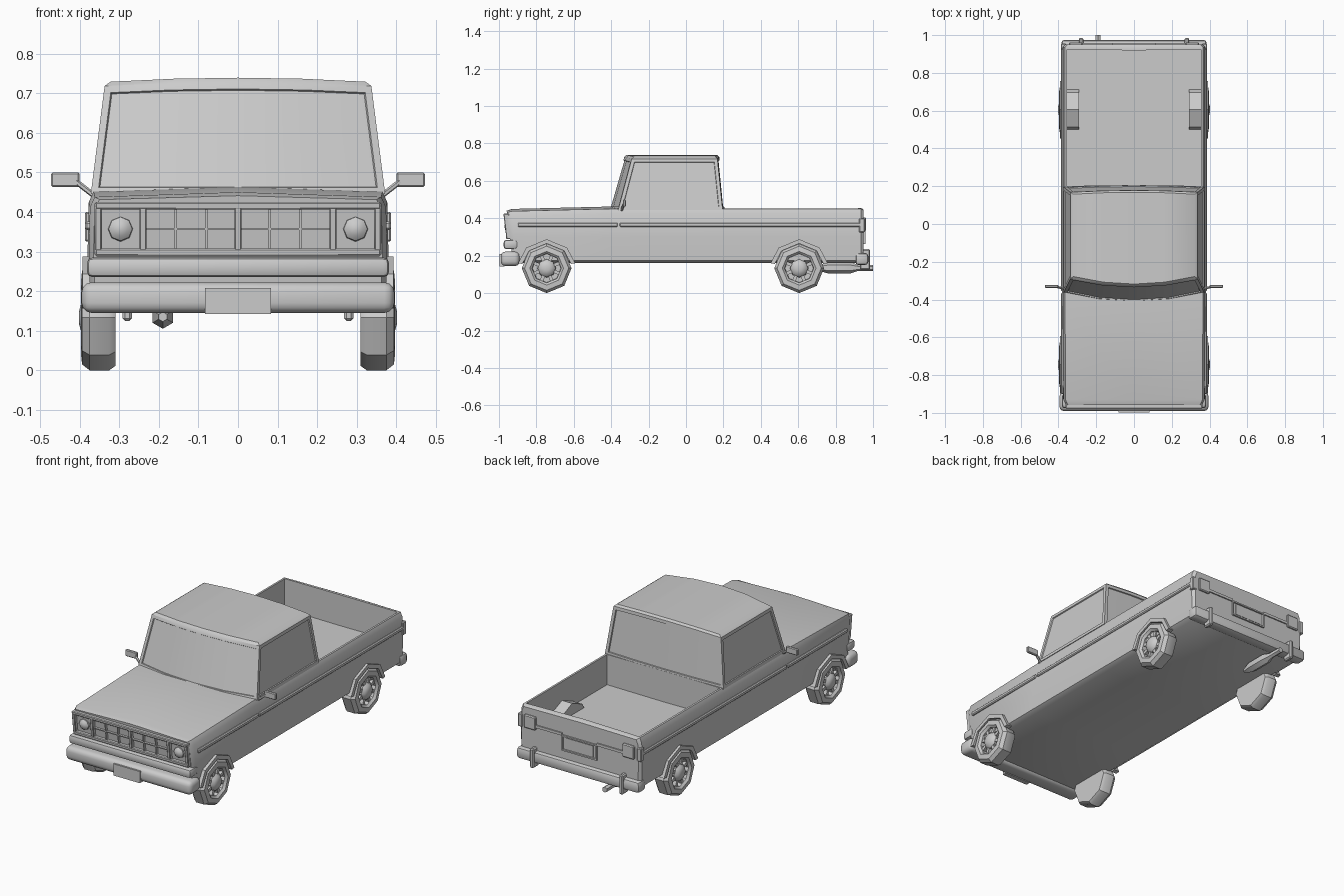
import bpy, bmesh, math
from mathutils import Matrix, Vector

if "Cube" in bpy.data.objects:
    bpy.data.objects.remove(bpy.data.objects["Cube"])

paint = bpy.data.materials.new("plain_grey")
paint.use_nodes = True
GREY = (0.6, 0.6, 0.6, 1)
paint.diffuse_color = GREY
paint.node_tree.nodes["Principled BSDF"].inputs["Base Color"].default_value = GREY
parts = []


def finish(name, bm, fix=True):
    if fix:
        bmesh.ops.recalc_face_normals(bm, faces=bm.faces)
    mesh = bpy.data.meshes.new(name)
    bm.to_mesh(mesh)
    bm.free()
    mesh.materials.append(paint)
    ob = bpy.data.objects.new(name, mesh)
    bpy.context.collection.objects.link(ob)
    parts.append(ob)
    return ob


def box(name, x, y, z, bevel=0.0, segs=2, lean=0.0):
    """Box from (min, max) ranges; lean shifts y forward with height."""
    bm = bmesh.new()
    bmesh.ops.create_cube(bm, size=1)
    for v in bm.verts:
        v.co = [r[0] + (r[1] - r[0]) * (c + 0.5) for r, c in zip((x, y, z), v.co)]
    if bevel:
        bmesh.ops.bevel(bm, geom=bm.edges[:], offset=bevel, segments=segs, affect='EDGES', profile=0.5)
    for v in bm.verts:
        v.co.y -= (v.co.z - 0.3) * lean
    return finish(name, bm)


def bridge(bm, rings):
    """Join closed rings of points with quads; returns vertex rings."""
    vs = [[bm.verts.new(p) for p in ring] for ring in rings]
    n = len(vs[0])
    for a, b in zip(vs, vs[1:]):
        for i in range(n):
            bm.faces.new((a[i], a[(i + 1) % n], b[(i + 1) % n], b[i]))
    return vs


def lathe(name, profile, sides, matrix):
    """Revolve (radius, offset) points round the local x axis."""
    bm = bmesh.new()
    rings = []
    for r, x in profile:
        angles = [2 * math.pi * k / sides for k in range(sides)]
        rings.append([matrix @ Vector((x, r * math.sin(a), r * math.cos(a))) for a in angles])
    vs = bridge(bm, rings)
    bm.faces.new(vs[0])
    bm.faces.new(vs[-1])
    return finish(name, bm)


def prism(name, yz, x0, x1):
    bm = bmesh.new()
    vs = bridge(bm, [[(x, y, z) for y, z in yz] for x in (x0, x1)])
    for ring in vs:
        bm.faces.new(ring)
    return finish(name, bm)


def span(s, a, b):
    return tuple(sorted((s * a, s * b)))


# Body shell: cross-sections joined along the length, with the bed sunk into it
def section(y, half, top, crown, lean):
    side = [(half - 0.03, 0.16), (half - 0.004, 0.175), (half, 0.30), (half - 0.003, top - 0.03),
            (half - 0.015, top - 0.004)]
    loop = side + [(0, top + crown)] + [(-x, z) for x, z in reversed(side)]
    return [(x, y - (z - 0.3) * lean, z) for x, z in loop]


stations = [(-0.942, 0.365, 0.435, 0.006, 0.12), (-0.92, 0.377, 0.442, 0.008, 0.08),
            (-0.40, 0.38, 0.455, 0.008, 0), (0.19, 0.38, 0.455, 0, 0),
            (0.935, 0.38, 0.455, 0, 0), (0.95, 0.367, 0.447, 0, 0)]
bm = bmesh.new()
vs = bridge(bm, [section(*s) for s in stations])
for ring in (vs[0], vs[-1]):
    bm.faces.new(ring)
bmesh.ops.recalc_face_normals(bm, faces=bm.faces)
bed = [f for f in bm.faces if f.normal.z > 0.9 and f.calc_center_median().y > 0.3
       and f.calc_center_median().y < 0.9 and f.calc_center_median().z > 0.45 and f.calc_area() > 0.1]
bmesh.ops.inset_region(bm, faces=bed, thickness=0.016)
walls = bmesh.ops.extrude_face_region(bm, geom=bed)["geom"]
bmesh.ops.delete(bm, geom=bed, context='FACES_ONLY')
for v in walls:
    if isinstance(v, bmesh.types.BMVert):
        v.co.z = 0.28
finish("body_shell", bm)


# Cab: bowed windscreen, sloping sides and inset windows
def cab_ring(z, half, front, bow, back, crown):
    across = (-1, -0.5, 0, 0.5, 1)
    nose = [(half * t, front + bow * t * t, z + crown * (1 - t * t)) for t in across]
    tail = [(half * t, back - 0.01 * t * t, z + crown * (1 - t * t)) for t in reversed(across)]
    return nose + tail


bm = bmesh.new()
vs = bridge(bm, [cab_ring(0.445, 0.372, -0.412, 0.05, 0.206, 0),
                 cab_ring(0.718, 0.337, -0.33, 0.04, 0.178, 0.01),
                 cab_ring(0.729, 0.322, -0.318, 0.04, 0.168, 0.010)])
for ring in (vs[0], vs[-1]):
    for i in range(4):
        bm.faces.new((ring[i], ring[i + 1], ring[8 - i], ring[9 - i]))
bmesh.ops.recalc_face_normals(bm, faces=bm.faces)
glass = [f for f in bm.faces if abs(f.normal.z) < 0.5 and f.calc_area() > 0.03]
groups = [[f for f in glass if f.normal.y < -0.6], [f for f in glass if f.normal.y > 0.6],
          [f for f in glass if f.normal.x > 0.8], [f for f in glass if f.normal.x < -0.8]]
for g in groups:
    bmesh.ops.inset_region(bm, faces=g, thickness=0.018, use_even_offset=True)
    bmesh.ops.inset_region(bm, faces=g, thickness=0.002, depth=-0.006, use_even_offset=True)
finish("cab", bm, fix=False)

# Front panel frame, grille bars and headlights
LEAN = 0.12
for name, z in (("panel_top", (0.406, 0.425)), ("panel_bottom", (0.288, 0.308))):
    box(name, (-0.362, 0.362), (-0.962, -0.93), z, 0.004, 1, LEAN)
for edge in (-0.353, -0.24, 0, 0.24, 0.353):
    box("panel_post", (edge - 0.009, edge + 0.009), (-0.961, -0.93), (0.30, 0.415), 0.003, 1, LEAN)
for edge in (-0.157, -0.08, 0.08, 0.157):
    box("grille_bar", (edge - 0.003, edge + 0.003), (-0.955, -0.93), (0.30, 0.412), lean=LEAN)
box("grille_crossbar", (-0.235, 0.235), (-0.955, -0.93), (0.354, 0.36), lean=LEAN)
for s in (1, -1):
    spot = Matrix.Translation((s * 0.297, -0.945, 0.357)) @ Matrix.Rotation(-math.pi / 2, 4, 'Z')
    lathe("headlight", [(0.032, 0), (0.03, 0.012), (0.018, 0.022), (0.004, 0.025)], 8, spot)

# Bumpers and number plates
box("front_valance", (-0.382, 0.382), (-0.975, -0.90), (0.235, 0.285), 0.015)
box("front_bumper", (-0.395, 0.395), (-0.99, -0.89), (0.145, 0.222), 0.025, 3)
box("front_plate", (-0.083, 0.083), (-0.997, -0.97), (0.142, 0.208))
box("rear_bumper", (-0.385, 0.385), (0.905, 0.975), (0.15, 0.215), 0.018)

# Tailgate details
for z in ((0.262, 0.27), (0.342, 0.35)):
    box("plate_frame_rail", (-0.11, 0.11), (0.94, 0.959), z)
box("rear_plate", (-0.085, 0.085), (0.94, 0.954), (0.275, 0.337))
for s in (1, -1):
    box("plate_frame_side", span(s, 0.102, 0.11), (0.94, 0.959), (0.262, 0.35))
    box("tail_light", span(s, 0.272, 0.345), (0.94, 0.962), (0.33, 0.405), 0.005, 1)
    box("tailgate_strip", span(s, 0.11, 0.272), (0.94, 0.957), (0.345, 0.36))
    box("overrider", span(s, 0.268, 0.292), (0.93, 0.985), (0.125, 0.235), 0.006, 1)

    # Side trim and door mirrors
    for y in ((-0.90, -0.365), (-0.355, 0.945)):
        box("side_trim", span(s, 0.37, 0.387), y, (0.354, 0.376), 0.005, 1)
    box("side_marker", span(s, 0.36, 0.387), (0.925, 0.955), (0.325, 0.40), 0.004, 1)
    mirror = box("door_mirror", span(s, 0.40, 0.472), (-0.338, -0.322), (0.463, 0.5), 0.004, 1)
    arm = lathe("mirror_arm", [(0.007, 0), (0.007, 0.06)], 6,
                Matrix.Translation((s * 0.362, -0.345, 0.44))
                @ Vector((s * 0.045, 0.012, 0.035)).to_track_quat('X', 'Z').to_matrix().to_4x4())

    # Wheels, arch flares and bed wheel boxes
    for y, end in ((-0.745, "front"), (0.605, "rear")):
        hub = Matrix.Translation((0, y, 0.133)) @ Matrix.Diagonal((s, 1, 1, 1))
        lathe(end + "_tyre", [(0.09, 0.31), (0.122, 0.31), (0.133, 0.325), (0.133, 0.375), (0.118, 0.394),
                              (0.09, 0.397), (0.078, 0.385), (0.076, 0.355)], 8, hub)
        lathe(end + "_hub", [(0.05, 0.35), (0.048, 0.382), (0.036, 0.396), (0.015, 0.402)], 8, hub)
        for k in range(8):
            a = math.pi * (k + 0.5) / 4
            spoke = box(end + "_spoke", (0.355, 0.383), (-0.009, 0.009), (0.04, 0.08))
            spoke.data.transform(hub @ Matrix.Rotation(a, 4, 'X'))
            if s < 0:
                spoke.data.flip_normals()
        arc = [math.radians(d) for d in (10, 45, 90, 135, 170)]
        ring = [(y + r * math.cos(a), 0.133 + r * math.sin(a))
                for r, angles in ((0.155, arc), (0.132, arc[::-1])) for a in angles]
        prism(end + "_arch_flare", ring, s * 0.36, s * 0.393)
    box_side = [(0.605 + 0.13 * math.cos(a), 0.215 + 0.13 * math.sin(a)) for a in arc]
    prism("bed_wheel_box", box_side, s * 0.29, s * 0.365)

# Exhaust
pipe = Matrix.Translation((-0.19, 0, 0.135)) @ Matrix.Rotation(math.pi / 2, 4, 'Z')
lathe("exhaust", [(0.012, 0.70), (0.03, 0.76), (0.03, 0.88), (0.016, 0.92), (0.016, 1.0)], 6, pipe)

# Soft shading with crisp edges
bpy.ops.object.select_all(action='DESELECT')
for ob in parts:
    ob.select_set(True)
bpy.context.view_layer.objects.active = parts[0]
bpy.ops.object.shade_smooth_by_angle(angle=math.radians(35))
